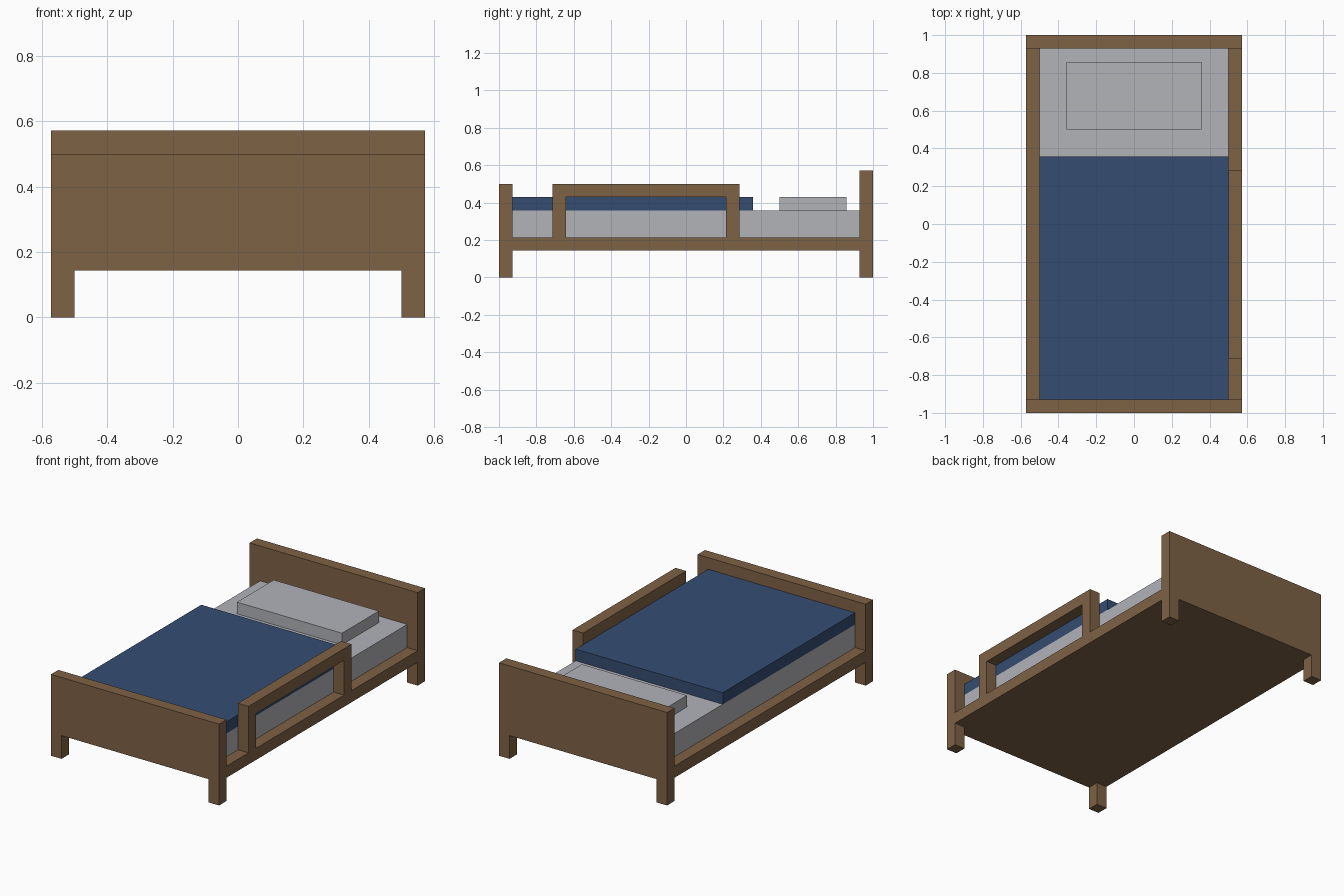
import bpy
import bmesh
from mathutils import Vector

cube = bpy.data.objects.get("Cube")
if cube:
    bpy.data.objects.remove(cube, do_unlink=True)

U = 1 / 14  # board thickness, the module for every part


def material(name, color):
    m = bpy.data.materials.new(name)
    m.use_nodes = True
    m.diffuse_color = (*color, 1)
    bsdf = next(n for n in m.node_tree.nodes if n.type == 'BSDF_PRINCIPLED')
    bsdf.inputs["Base Color"].default_value = (*color, 1)
    return m


wood = material("brown wood", (0.212, 0.122, 0.06))
linen = material("light grey linen", (0.445, 0.451, 0.485))
blue = material("blue blanket", (0.035, 0.075, 0.168))


def add_object(name, bm, mat):
    bmesh.ops.recalc_face_normals(bm, faces=bm.faces)
    mesh = bpy.data.meshes.new(name)
    bm.to_mesh(mesh)
    bm.free()
    mesh.materials.append(mat)
    obj = bpy.data.objects.new(name, mesh)
    bpy.context.collection.objects.link(obj)
    return obj


def box(name, mat, x, y, z):
    """Box from (low, high) ranges in modules."""
    bm = bmesh.new()
    bmesh.ops.create_cube(bm, size=1)
    for v in bm.verts:
        v.co = Vector([r[0 if c < 0 else 1] * U for r, c in zip((x, y, z), v.co)])
    return add_object(name, bm, mat)


def board(name, mat, outline, origin, thickness):
    """Extrude an outline of points, all in modules."""
    bm = bmesh.new()
    face = bm.faces.new([bm.verts.new((Vector(p) + Vector(origin)) * U) for p in outline])
    out = bmesh.ops.extrude_face_region(bm, geom=[face])
    verts = [g for g in out["geom"] if isinstance(g, bmesh.types.BMVert)]
    bmesh.ops.translate(bm, verts=verts, vec=Vector(thickness) * U)
    return add_object(name, bm, mat)


# End boards with legs cut from the same plank
def end_board(name, y, height):
    half = [(8, height), (8, 0), (7, 0), (7, 2)]
    pts = half + [(-x, z) for x, z in reversed(half)]
    board(name, wood, [(x, 0, z) for x, z in pts], (0, y, 0), (0, 1, 0))


end_board("footboard", -14, 7)
end_board("headboard", 13, 8)

# Bed base
box("bed_base", wood, (-8, 8), (-13, 13), (2, 3))

# Guard rail on the left side, an arch of two posts and a bar
arch = [(-10, 3), (-10, 7), (4, 7), (4, 3), (3, 3), (3, 6), (-9, 6), (-9, 3)]
board("guard_rail", wood, [(0, y, z) for y, z in arch], (7, 0, 0), (1, 0, 0))

# Bedding
box("mattress", linen, (-7, 7), (-13, 13), (3, 5))
box("blanket", blue, (-7, 7), (-13, 5), (5, 6))
box("pillow", linen, (-5, 5), (7, 12), (5, 6))
